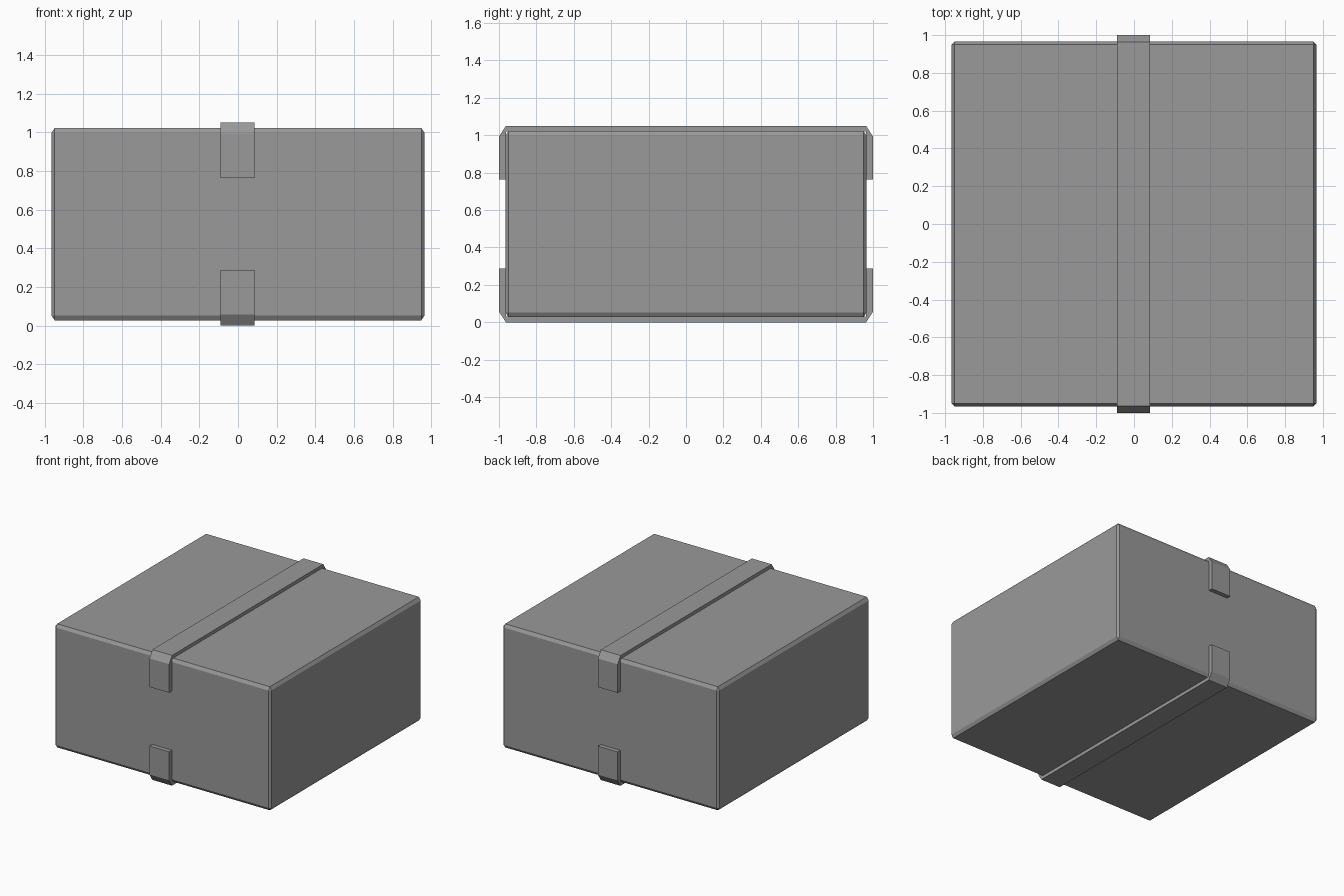
import bpy
import bmesh

if "Cube" in bpy.data.objects:
    bpy.data.objects.remove(bpy.data.objects["Cube"])

MID = 0.525  # height of the box centre

# Dark grey cardboard
grey = bpy.data.materials.new("dark_grey")
grey.diffuse_color = (0.32, 0.32, 0.32, 1)
grey.use_nodes = True
grey.node_tree.nodes["Principled BSDF"].inputs["Base Color"].default_value = grey.diffuse_color


def finish(bm, name):
    bmesh.ops.recalc_face_normals(bm, faces=bm.faces)
    mesh = bpy.data.meshes.new(name)
    bm.to_mesh(mesh)
    bm.free()
    mesh.materials.append(grey)
    obj = bpy.data.objects.new(name, mesh)
    bpy.context.collection.objects.link(obj)
    return obj


# Cardboard box: chamfered block, chamfer taller than it is deep
half, half_z, cut, cut_z = 0.965, 0.498, 0.016, 0.025
squash = cut_z / cut
bm = bmesh.new()
bmesh.ops.create_cube(bm, size=2)
bmesh.ops.scale(bm, vec=(half, half, half_z / squash), verts=bm.verts)
bmesh.ops.bevel(bm, geom=bm.edges[:], offset=cut, segments=1, affect='EDGES')
bmesh.ops.scale(bm, vec=(1, 1, squash), verts=bm.verts)
bmesh.ops.translate(bm, vec=(0, 0, MID), verts=bm.verts)
finish(bm, "cardboard_box")


# Tape strips: folded band profile (y, height from centre), extruded across x
def tape(name, side):
    outer = [(1.0, 0.238), (1.0, 0.468), (0.963, 0.525)]
    inner = [(0.962, 0.495), (0.962, 0.238)]
    loop = (outer + [(-y, h) for y, h in reversed(outer)]
            + [(-y, h) for y, h in reversed(inner)] + inner)
    # inner list runs top to bottom on the right, so the loop closes at the start
    bm = bmesh.new()
    face = bm.faces.new([bm.verts.new((-0.09, y, MID + side * h)) for y, h in loop])
    ext = bmesh.ops.extrude_face_region(bm, geom=[face])
    moved = [v for v in ext["geom"] if isinstance(v, bmesh.types.BMVert)]
    bmesh.ops.translate(bm, vec=(0.176, 0, 0), verts=moved)
    finish(bm, name)


tape("top_tape", 1)
tape("bottom_tape", -1)
